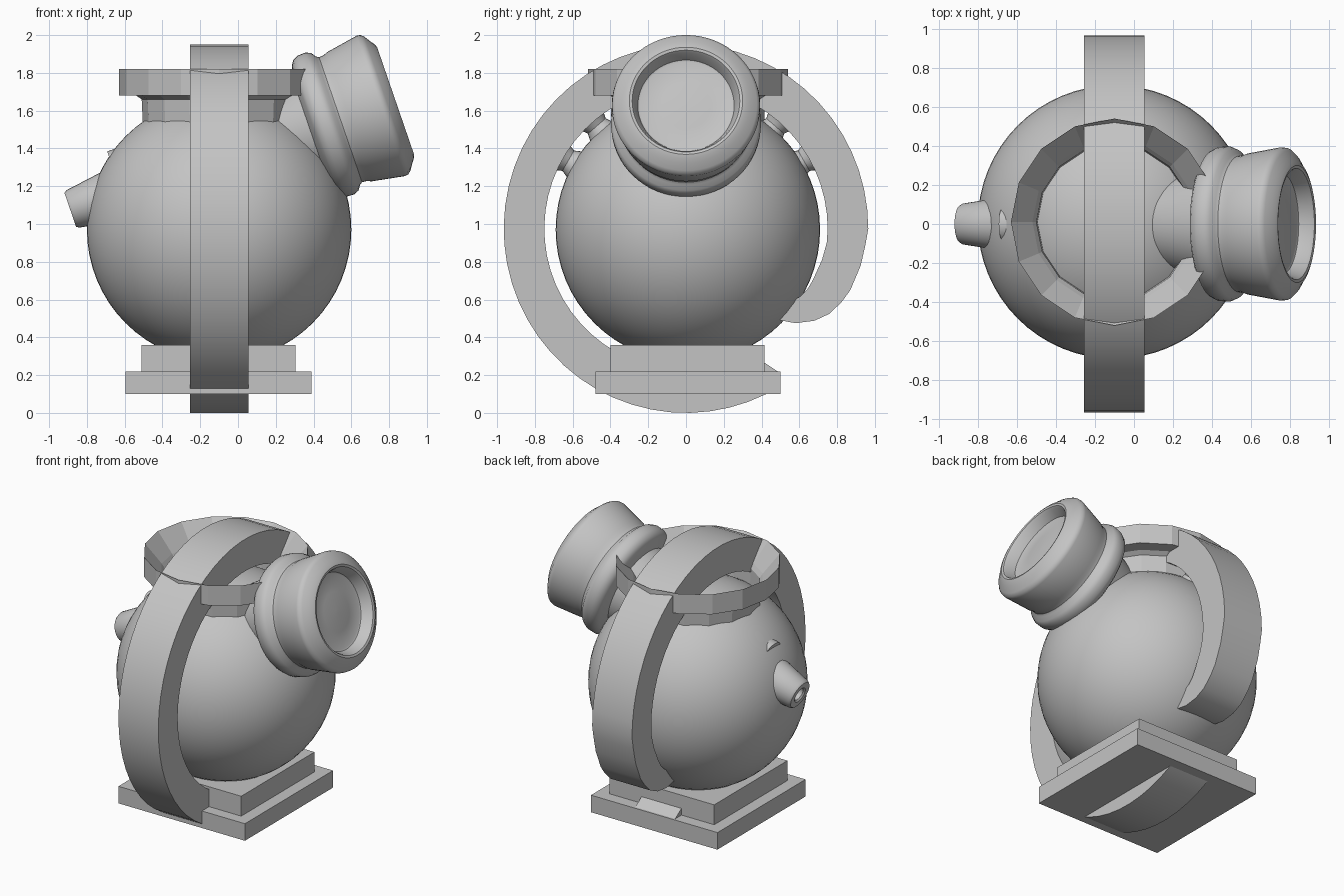
import bpy, bmesh, math
from mathutils import Matrix, Vector

if "Cube" in bpy.data.objects:
    bpy.data.objects.remove(bpy.data.objects["Cube"])

grey = bpy.data.materials.new("plain grey")
grey.diffuse_color = (0.55, 0.55, 0.55, 1)
grey.use_nodes = True
grey.node_tree.nodes["Principled BSDF"].inputs["Base Color"].default_value = grey.diffuse_color
CX, CY = -0.1, 0.01          # body centre in plan


def finish(bm, name, smooth_angle=35):
    bmesh.ops.remove_doubles(bm, verts=bm.verts, dist=1e-5)
    bmesh.ops.recalc_face_normals(bm, faces=bm.faces)
    me = bpy.data.meshes.new(name)
    bm.to_mesh(me)
    bm.free()
    me.materials.append(grey)
    if smooth_angle:
        me.polygons.foreach_set("use_smooth", [True] * len(me.polygons))
        me.set_sharp_from_angle(angle=math.radians(smooth_angle))
    ob = bpy.data.objects.new(name, me)
    bpy.context.collection.objects.link(ob)
    return ob


def box(name, lo, hi):
    lo, hi = Vector(lo), Vector(hi)
    bm = bmesh.new()
    bmesh.ops.create_cube(bm, size=1, matrix=Matrix.Translation((lo + hi) / 2)
                          @ Matrix.Diagonal((*(hi - lo), 1)))
    return finish(bm, name, 0)


def lathe(name, profile, matrix, sides=64, smooth=35):
    """Spin (radius, height) points about local z, then place."""
    bm = bmesh.new()
    rings = []
    for r, h in profile:
        rings.append([bm.verts.new(matrix @ Vector((
            r * math.cos(2 * math.pi * i / sides),
            r * math.sin(2 * math.pi * i / sides), h))) for i in range(sides)])
    closed = profile[0] == profile[-1]
    for a, b in zip(rings, rings[1:]):
        for i in range(sides):
            j = (i + 1) % sides
            bm.faces.new((a[i], a[j], b[j], b[i]))
    if not closed:
        for ring in (rings[0], rings[-1]):
            bm.faces.new(ring)
    return finish(bm, name, smooth)


def aim(origin, direction):
    q = Vector(direction).to_track_quat('Z', 'Y')
    return Matrix.Translation(origin) @ q.to_matrix().to_4x4()


# Round body
bm = bmesh.new()
bmesh.ops.create_uvsphere(bm, u_segments=64, v_segments=32, radius=0.7,
                          matrix=Matrix.Translation((CX, CY, 0.97)))
finish(bm, "body")

# Stepped square base
box("base_lower", (-0.595, -0.48, 0.10), (0.39, 0.5, 0.22))
box("base_upper", (-0.51, -0.4, 0.22), (0.305, 0.415, 0.36))

# Sixteen-sided funnel collar on top
lathe("collar", [(0.40, 1.45), (0.41, 1.66), (0.44, 1.68), (0.53, 1.68),
                 (0.53, 1.82), (0.42, 1.69), (0.40, 1.66), (0.39, 1.45),
                 (0.40, 1.45)],
      Matrix.Translation((CX, CY, 0)), sides=16, smooth=0)

# Wide hoop: (outer, inner) pairs in the yz plane, from under the base
# around the front and top, then curling into the back of the body
pairs = [((0.485, 0.22), (0.41, 0.27)), ((0.45, 0.115), (0.36, 0.30))]
for k in range(49):
    a = math.radians(-64 - k * 296 / 48)
    c, s = math.cos(a), math.sin(a)
    pairs.append(((0.965 * c, 0.975 + 0.975 * s), (0.75 * c, 0.975 + 0.75 * s)))
pairs += [((0.95, 0.89), (0.745, 0.90)), ((0.925, 0.78), (0.72, 0.81)),
          ((0.87, 0.65), (0.67, 0.70)), ((0.825, 0.588), (0.64, 0.65)),
          ((0.76, 0.525), (0.61, 0.62)), ((0.68, 0.488), (0.56, 0.59)),
          ((0.58, 0.475), (0.51, 0.56)), ((0.50, 0.49), (0.47, 0.53))]
bm = bmesh.new()
rows = []
for o, i in pairs:
    rows.append([bm.verts.new((x, *p)) for x, p in
                 ((-0.255, o), (0.055, o), (0.055, i), (-0.255, i))])
for a, b in zip(rows, rows[1:]):
    for i in range(4):
        j = (i + 1) % 4
        bm.faces.new((a[i], a[j], b[j], b[i]))
bm.faces.new(rows[0])
bm.faces.new(rows[-1])
finish(bm, "hoop")

# Tilted barrel with flange, groove and recessed window
T = math.radians(19)
U = Vector((math.cos(T), 0, math.sin(T)))
mat = aim((0.77, 0, 1.63), U)
lathe("barrel", [(0.15, -0.85), (0.21, -0.72), (0.29, -0.41), (0.355, -0.39),
                 (0.38, -0.375), (0.395, -0.345), (0.397, -0.30),
                 (0.385, -0.272), (0.36, -0.255), (0.35, -0.24),
                 (0.352, -0.215), (0.362, -0.19), (0.393, -0.015),
                 (0.39, 0.005), (0.375, 0.022), (0.34, 0.045), (0.32, 0.06),
                 (0.30, 0.068), (0.285, 0.064), (0.276, 0.05), (0.255, -0.01),
                 (0.245, -0.015), (0.13, -0.004), (0.01, 0.0)], mat)

# Rear knob with a small hole
lathe("knob", [(0.14, -0.25), (0.122, -0.13), (0.105, -0.015), (0.095, 0),
               (0.055, 0), (0.045, -0.01), (0.042, -0.05)],
      aim((-0.888, 0, 1.075), -U), sides=32)

# Small ledge above the knob
lathe("ledge", [(0.1, -0.1), (0.1, 0.0)], aim((-0.66, 0, 1.29), -U), sides=32)

# Flared struts bridging body and hoop on both sides
for side, tag in ((-1, "front"), (1, "back")):
    for n, ang in enumerate((30, 49)):
        a = math.radians(ang)
        d = Vector((0, side * math.cos(a), math.sin(a)))
        lathe(f"strut_{tag}_{n + 1}",
              [(0.10, 0.64), (0.075, 0.69), (0.062, 0.72), (0.075, 0.75),
               (0.10, 0.79)], aim((CX, 0, 0.975), d), sides=24)
